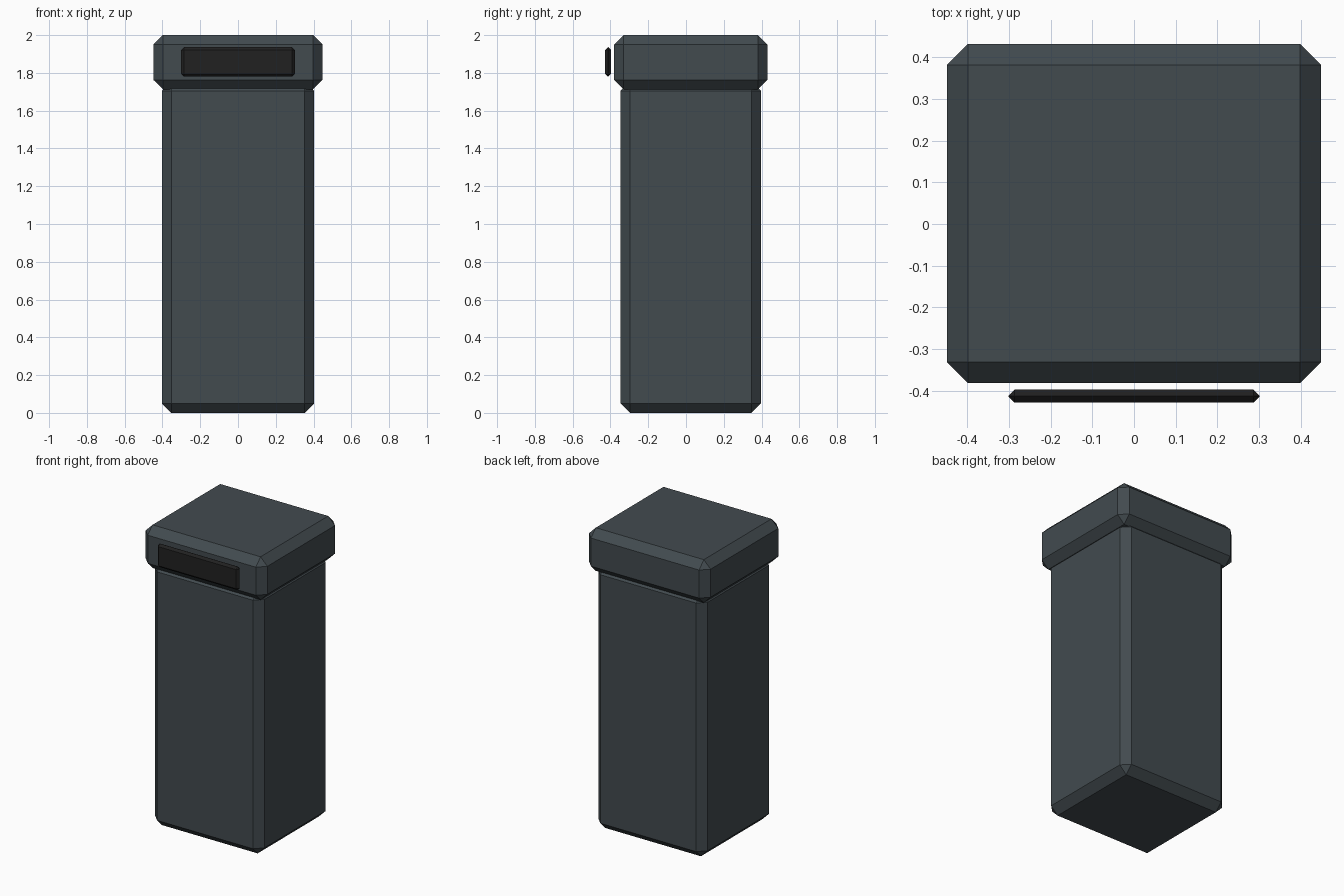
import bpy, bmesh
from mathutils import Vector

if "Cube" in bpy.data.objects:
    bpy.data.objects.remove(bpy.data.objects["Cube"])


def material(name, rgb):
    m = bpy.data.materials.new(name)
    m.diffuse_color = (*rgb, 1.0)
    m.use_nodes = True
    m.node_tree.nodes["Principled BSDF"].inputs["Base Color"].default_value = m.diffuse_color
    return m


def chamfered_box(name, lo, hi, chamfer, mat):
    lo, hi = Vector(lo), Vector(hi)
    size, mid = hi - lo, (hi + lo) / 2
    bm = bmesh.new()
    bmesh.ops.create_cube(bm, size=1.0)
    for v in bm.verts:
        v.co = Vector(a * b for a, b in zip(v.co, size)) + mid
    bmesh.ops.bevel(bm, geom=bm.edges[:], offset=chamfer, offset_type='OFFSET',
                    segments=1, affect='EDGES', clamp_overlap=True)
    mesh = bpy.data.meshes.new(name)
    bm.to_mesh(mesh)
    bm.free()
    mesh.materials.append(mat)
    obj = bpy.data.objects.new(name, mesh)
    bpy.context.collection.objects.link(obj)
    return obj


slate = material("slate_grey", (0.0545, 0.0695, 0.0785))
black = material("slot_black", (0.0150, 0.0150, 0.0150))

# tall bin body, its top chamfer tucked under the lid
chamfered_box("bin_body", (-0.403, -0.347, 0), (0.403, 0.397, 1.755), 0.05, slate)
# wider lid
chamfered_box("bin_lid", (-0.448, -0.381, 1.713), (0.448, 0.431, 2.0), 0.05, slate)
# dark slot plate standing just in front of the lid
chamfered_box("slot_plate", (-0.301, -0.428, 1.780), (0.301, -0.397, 1.936), 0.0145, black)
